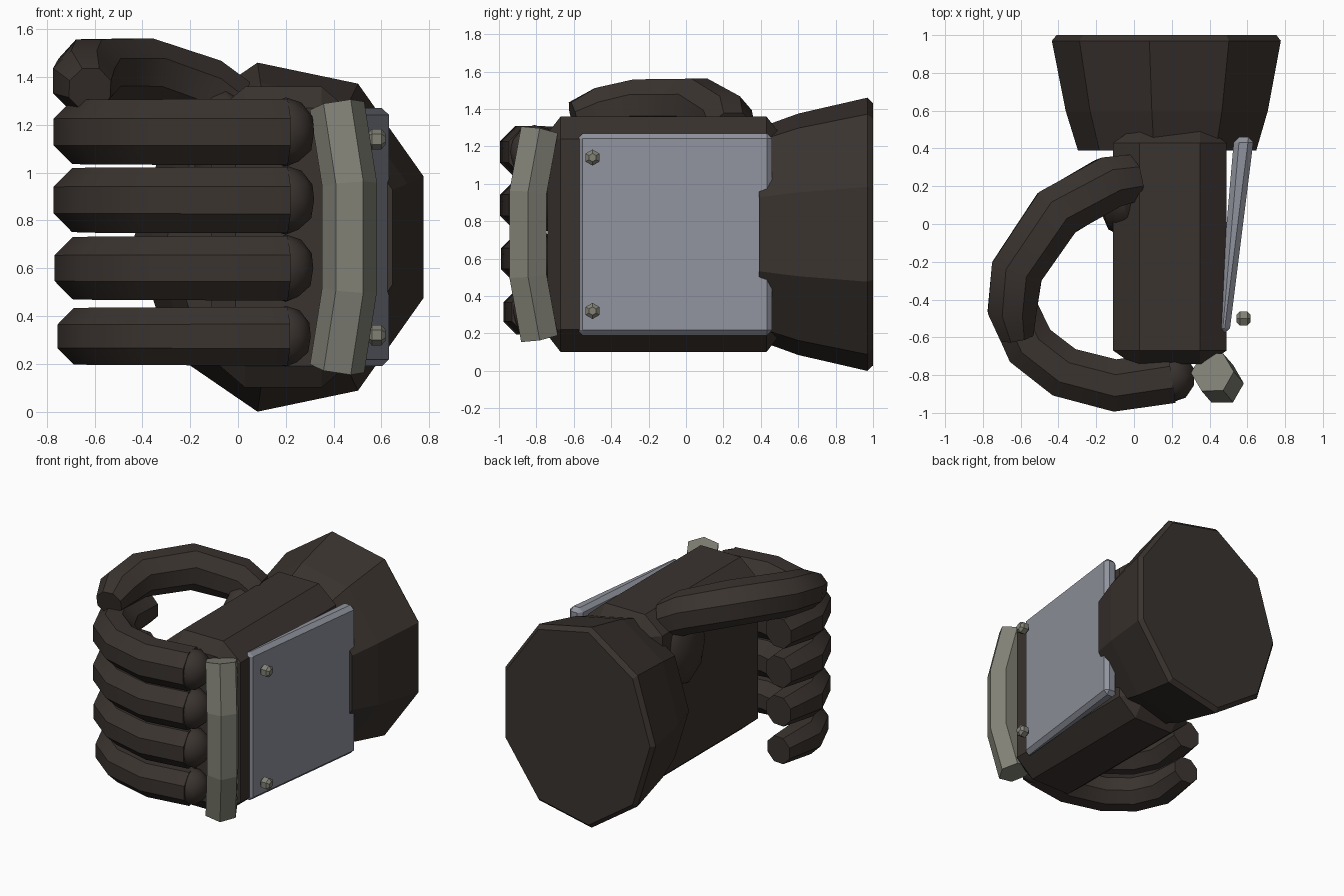
import bpy, bmesh, math
from mathutils import Vector

if "Cube" in bpy.data.objects:
    bpy.data.objects.remove(bpy.data.objects["Cube"])


def material(name, rgb):
    m = bpy.data.materials.new(name)
    m.diffuse_color = (*rgb, 1)
    m.use_nodes = True
    m.node_tree.nodes["Principled BSDF"].inputs["Base Color"].default_value = m.diffuse_color
    return m


LEATHER = material("dark_leather", (0.042, 0.033, 0.028))
STEEL = material("blue_steel", (0.28, 0.29, 0.34))
METAL = material("dull_metal", (0.22, 0.22, 0.18))


def finish(bm, name, mat, smooth=None):
    bmesh.ops.recalc_face_normals(bm, faces=bm.faces[:])
    me = bpy.data.meshes.new(name)
    bm.to_mesh(me)
    bm.free()
    me.materials.append(mat)
    ob = bpy.data.objects.new(name, me)
    bpy.context.collection.objects.link(ob)
    if smooth:
        bpy.ops.object.select_all(action='DESELECT')
        ob.select_set(True)
        bpy.context.view_layer.objects.active = ob
        bpy.ops.object.shade_smooth_by_angle(angle=math.radians(smooth))
    return ob


def loft(rings, name, mat, smooth=None):
    bm = bmesh.new()
    loops = [[bm.verts.new(p) for p in ring] for ring in rings]
    n = len(loops[0])
    for a, b in zip(loops, loops[1:]):
        for i in range(n):
            j = (i + 1) % n
            bm.faces.new((a[i], a[j], b[j], b[i]))
    bm.faces.new(loops[0])
    bm.faces.new(loops[-1])
    return finish(bm, name, mat, smooth)


def tube(path, radii, sides, ref, name, mat, phase=0, smooth=None):
    """Sweep a polygon along a path; a radius may be a (u, v) pair."""
    pts = [Vector(p) for p in path]
    rings = []
    for i, (p, r) in enumerate(zip(pts, radii)):
        t = Vector()
        if i > 0:
            t += (p - pts[i - 1]).normalized()
        if i < len(pts) - 1:
            t += (pts[i + 1] - p).normalized()
        t.normalize()
        u = Vector(ref)
        u = (u - t * u.dot(t)).normalized()
        v = t.cross(u)
        ru, rv = r if isinstance(r, tuple) else (r, r)
        angles = [phase + math.tau * k / sides for k in range(sides)]
        rings.append([p + u * ru * math.cos(a) + v * rv * math.sin(a) for a in angles])
    return loft(rings, name, mat, smooth)


def ball(center, scale, subdiv, name, mat):
    bm = bmesh.new()
    bmesh.ops.create_icosphere(bm, subdivisions=subdiv, radius=1)
    for v in bm.verts:
        v.co = Vector([c + s * q for c, s, q in zip(center, scale, v.co)])
    return finish(bm, name, mat, 45)


X, Z = (1, 0, 0), (0, 0, 1)


# Palm block with chamfered long edges and inset ends
def palm_ring(y, hx, hz, cx, cz):
    quarter = [(hx, hz - cz), (hx - cx, hz)]
    half = quarter + [(-x, z) for x, z in reversed(quarter)]
    return [(0.19 + x, y, 0.73 + z) for x, z in half + [(-x, -z) for x, z in half]]


loft([palm_ring(-0.74, 0.2, 0.54, 0.04, 0.04),
      palm_ring(-0.67, 0.3, 0.63, 0.14, 0.12),
      palm_ring(0.43, 0.3, 0.63, 0.14, 0.12),
      palm_ring(0.5, 0.2, 0.54, 0.04, 0.04)], "palm", LEATHER)

# Flared nine-sided cuff
cuff_r = [0.487, 0.552, 0.625, 0.6]
tube([(0.19, y, 0.73) for y in (0.39, 0.6, 0.97, 1.0)],
     [(r, r * 1.187) for r in cuff_r], 9, X, "cuff", LEATHER, math.radians(20))

# Four curled fingers with rounded knuckles
curl = [(0.2, -0.81), (-0.1, -0.855), (-0.37, -0.785), (-0.55, -0.645), (-0.64, -0.45), (-0.62, -0.18)]
for i, (z, s) in enumerate([(1.17, 1), (0.885, 1), (0.6, 0.97), (0.315, 0.88)]):
    tube([(x, y, z) for x, y in curl],
         [s * r for r in (0.15, 0.15, 0.148, 0.148, 0.145, 0.115)],
         8, Z, f"finger_{i + 1}", LEATHER, math.pi / 8, 40)
    ball((0.2, -0.81, z), (0.125 * s, 0.135 * s, 0.145 * s), 2, f"knuckle_{i + 1}", LEATHER)

# Thumb arching over the top, and the pad at its root
tube([(-0.02, 0.24, 1.27), (-0.14, 0.215, 1.34), (-0.41, 0.06, 1.42), (-0.62, -0.25, 1.42), (-0.645, -0.46, 1.385), (-0.62, -0.6, 1.35)],
     [0.135, 0.15, 0.155, 0.15, 0.14, 0.095], 8, Z, "thumb", LEATHER, math.pi / 8, 40)
ball((-0.06, 0.15, 1.06), (0.13, 0.22, 0.3), 2, "thumb_pad", LEATHER)

# Slanted plate on the back of the hand
bm = bmesh.new()
bmesh.ops.create_cube(bm, size=1)
for v in bm.verts:
    back, out = v.co.y > 0, v.co.x > 0
    x = (0.635 if out else 0.53) if back else (0.505 if out else 0.44)
    v.co = (x, 0.46 if back else -0.58, 0.73 + v.co.z * 1.08)
bmesh.ops.bevel(bm, geom=bm.edges[:], offset=0.028, segments=1, affect='EDGES')
finish(bm, "back_plate", STEEL)

# Bowed hexagonal knuckle bar
tube([(0.415, -0.785, 0.18), (0.467, -0.845, 0.51), (0.467, -0.845, 0.95), (0.415, -0.785, 1.28)],
     [0.115] * 4, 6, X, "knuckle_bar", METAL)

# Two small studs beside the plate
for i, z in enumerate((0.32, 1.14)):
    tube([(x, -0.5, z) for x in (0.542, 0.56, 0.6, 0.618)], [0.022, 0.043, 0.043, 0.022],
         6, Z, f"stud_{i + 1}", METAL)
